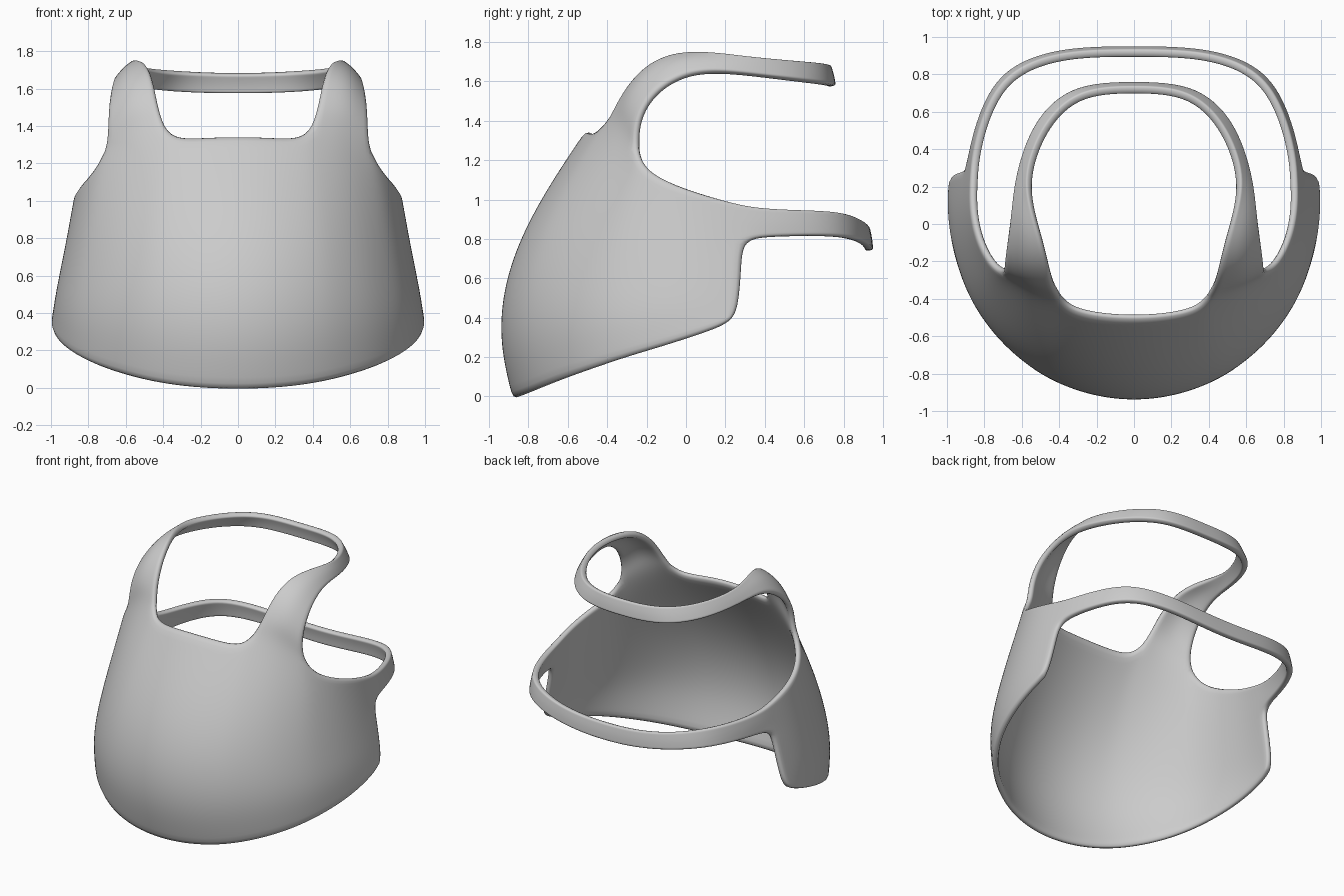
import bpy, bmesh
from math import sin, cos, radians
from mathutils import Vector

if "Cube" in bpy.data.objects:
    bpy.data.objects.remove(bpy.data.objects["Cube"])

THICK = 0.042
# height, half width, front y of the shell's outer surface
SECTION = [(-.02, .955, -.88), (.12, .985, -.935), (.36, 1.005, -.968), (.62, .955, -.925),
           (.85, .91, -.83), (1.0, .882, -.745), (1.15, .86, -.645), (1.34, .835, -.515), (1.45, .80, -.44)]


def shell_point(deg, z):
    """Point on the shell: elliptical section at height z."""
    for (z0, w0, f0), (z1, w1, f1) in zip(SECTION, SECTION[1:]):
        if z <= z1:
            break
    t = (z - z0) / (z1 - z0)
    w = w0 + (w1 - w0) * t - THICK * .45
    f = f0 + (f1 - f0) * t + THICK * .45
    a = radians(deg)
    return Vector((w * sin(a), .1 - (.1 - f) * cos(a), z))


# Columns of the half shell: (angle, z) at bottom edge and top edge
BOTTOM = [(0, -.009), (12, -.003), (24, .018), (35, .052), (47, .10), (58, .152),
          (68, .205), (79, .26), (90, .325), (97, .38)]
TOP = [(0, 1.345), (13, 1.338), (24.5, 1.33), (30, 1.40), (43, 1.38), (57.5, 1.26),
       (65, 1.15), (77, 1.08), (89, 1.025), (100, .98)]
ROWS = 5

bm = bmesh.new()
grid = []
for i, ((a0, z0), (a1, z1)) in enumerate(zip(BOTTOM, TOP)):
    column = []
    for r in range(ROWS + 1):
        t = r / ROWS
        column.append(bm.verts.new(shell_point(a0 + (a1 - a0) * t, z0 + (z1 - z0) * t)))
    grid.append(column)
# free back edge below the lower strap
for v, z, deg in zip(grid[-1], (.38, .49, .64, .79, .885, .98), (98, 99.5, 100.5, 101.5, 100.5, 100)):
    v.co = shell_point(deg, z)
for c0, c1 in zip(grid, grid[1:]):
    for r in range(ROWS):
        bm.faces.new((c0[r], c1[r], c1[r + 1], c0[r + 1]))


def ribbon(start, stations):
    """Continue three edge vertices as a band through pairs of edge points."""
    previous = start
    for a, b, bulge in stations:
        a, b = Vector(a), Vector(b)
        current = [bm.verts.new(p) for p in (a, (a + b) / 2 + Vector(bulge), b)]
        for k in range(2):
            bm.faces.new((previous[k], previous[k + 1], current[k + 1], current[k]))
        previous = current


# Upper strap
ribbon([grid[i][-1] for i in (3, 4, 5)], [
    ((.43, -.325, 1.51), (.69, -.245, 1.40), (.01, -.03, .02)),
    ((.455, -.225, 1.65), (.68, -.165, 1.54), (.015, -.03, .03)),
    ((.49, -.08, 1.735), (.655, -.01, 1.635), (.015, -.01, .03)),
    ((.555, .12, 1.74), (.635, .15, 1.65), (.01, 0, .01)),
    ((.565, .30, 1.722), (.60, .33, 1.632), (.005, 0, 0)),
    ((.47, .53, 1.70), (.515, .555, 1.605), (0, .005, 0)),
    ((.32, .68, 1.69), (.35, .71, 1.585), (0, .005, 0)),
    ((.14, .715, 1.682), (.14, .74, 1.575), (0, .005, 0)),
    ((0, .715, 1.68), (0, .74, 1.575), (0, .005, 0))])

# Lower strap
ribbon([grid[-1][r] for r in (5, 4, 3)], [
    ((.845, .36, .955), (.862, .39, .81), (.005, 0, 0)),
    ((.80, .555, .945), (.818, .575, .815), (.005, 0, 0)),
    ((.69, .785, .94), (.705, .81, .815), (0, .005, 0)),
    ((.45, .89, .89), (.45, .91, .775), (0, .005, 0)),
    ((.20, .912, .86), (.20, .93, .745), (0, .005, 0)),
    ((0, .912, .855), (0, .93, .738), (0, .005, 0))])

bmesh.ops.recalc_face_normals(bm, faces=bm.faces)
for f in bm.faces:
    f.smooth = True
mesh = bpy.data.meshes.new("face_shell_with_straps")
bm.to_mesh(mesh)
bm.free()
mask = bpy.data.objects.new("face_shell_with_straps", mesh)
bpy.context.collection.objects.link(mask)

# Mirror, smooth, thicken, round the rims
mirror = mask.modifiers.new("mirror", 'MIRROR')
mirror.use_clip = True
mask.modifiers.new("smooth", 'SUBSURF').levels = 2
solid = mask.modifiers.new("thickness", 'SOLIDIFY')
solid.thickness = THICK
solid.offset = 0
mask.modifiers.new("round_rims", 'SUBSURF').levels = 1
for name, n in (("smooth", 2), ("round_rims", 1)):
    mask.modifiers[name].render_levels = n
